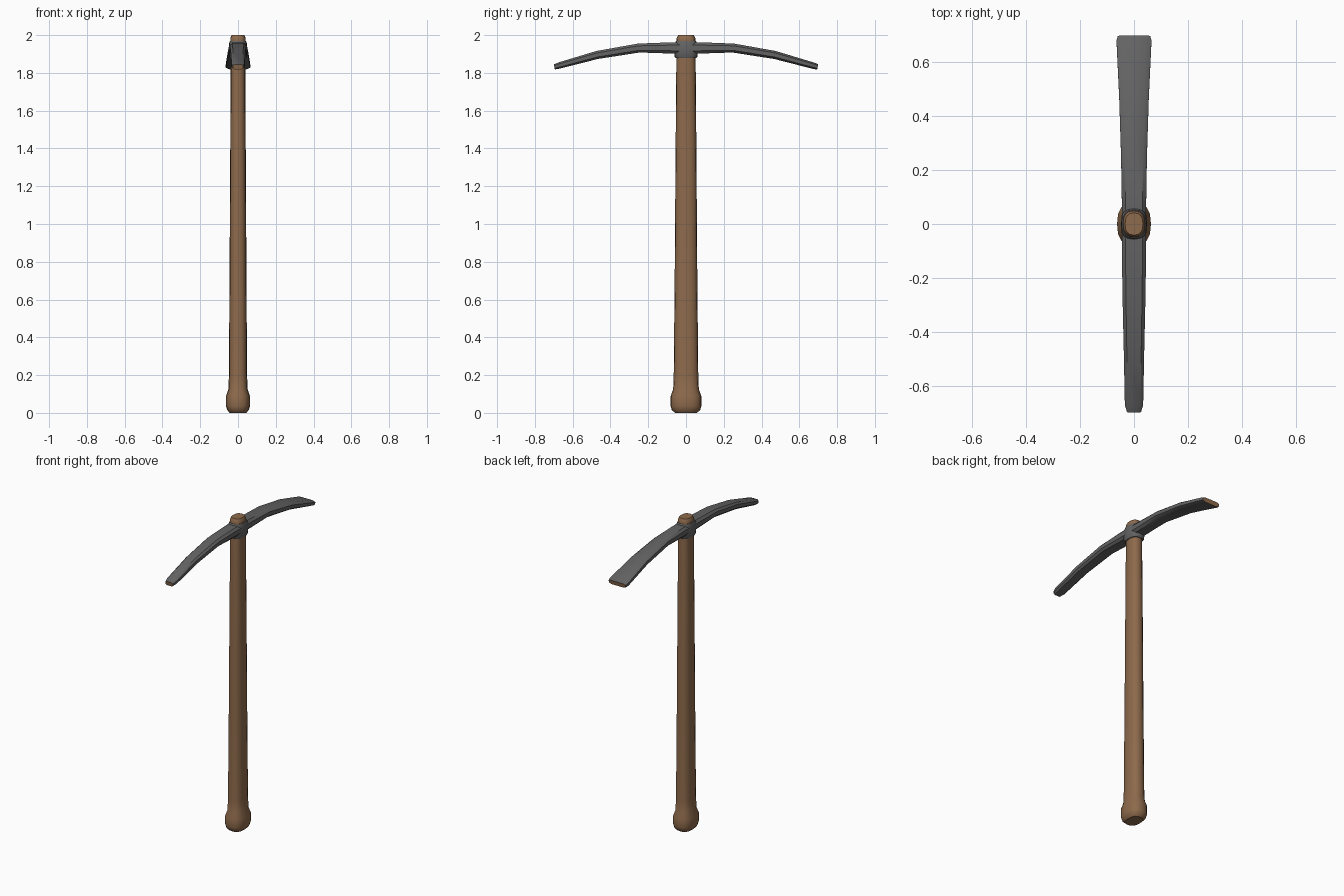
import bpy, bmesh, math
from mathutils import Vector

if "Cube" in bpy.data.objects:
    bpy.data.objects.remove(bpy.data.objects["Cube"])


def material(name, rgb):
    m = bpy.data.materials.new(name)
    m.diffuse_color = (*rgb, 1)
    m.use_nodes = True
    m.node_tree.nodes["Principled BSDF"].inputs["Base Color"].default_value = m.diffuse_color
    return m


wood = material("brown wood", (0.27, 0.145, 0.072))
iron = material("dark grey iron", (0.125, 0.125, 0.127))


def loft(name, rings, mats, caps_material=0, angle=40):
    """Skin a list of equal-sized point rings and close both ends."""
    bm = bmesh.new()
    rows = [[bm.verts.new(p) for p in ring] for ring in rings]
    n = len(rows[0])
    for a, b in zip(rows, rows[1:]):
        for i in range(n):
            j = (i + 1) % n
            bm.faces.new((a[i], a[j], b[j], b[i]))
    for row in (rows[0], rows[-1]):
        bm.faces.new(row).material_index = caps_material
    bmesh.ops.recalc_face_normals(bm, faces=bm.faces)
    mesh = bpy.data.meshes.new(name)
    bm.to_mesh(mesh)
    bm.free()
    for m in mats:
        mesh.materials.append(m)
    ob = bpy.data.objects.new(name, mesh)
    bpy.context.collection.objects.link(ob)
    bpy.context.view_layer.objects.active = ob
    ob.select_set(True)
    bpy.ops.object.shade_smooth_by_angle(angle=math.radians(angle))
    ob.select_set(False)
    return ob


def oval(rx, ry, z, n=16, power=0.8):
    """Slightly squared oval in the xy plane."""
    pts = []
    for k in range(n):
        t = 2 * math.pi * k / n
        c, s = math.cos(t), math.sin(t)
        pts.append(Vector((rx * math.copysign(abs(c) ** power, c),
                           ry * math.copysign(abs(s) ** power, s), z)))
    return pts


# handle: flared knob at the foot, slow taper upwards, rounded top
handle_profile = [
    (0.044, 0.058, 0.0), (0.057, 0.075, 0.015), (0.063, 0.081, 0.035),
    (0.063, 0.081, 0.09), (0.051, 0.068, 0.125), (0.048, 0.065, 0.2),
    (0.045, 0.060, 0.7), (0.041, 0.055, 1.4), (0.038, 0.051, 1.88),
    (0.041, 0.050, 1.97), (0.041, 0.049, 1.985), (0.033, 0.041, 2.0)]
loft("handle", [oval(*p) for p in handle_profile], [wood])

# collar around the handle
collar_profile = [(0.043, 0.055, 1.878), (0.047, 0.061, 1.885),
                  (0.048, 0.063, 1.92), (0.047, 0.061, 1.955),
                  (0.042, 0.052, 1.97)]
loft("head_collar", [oval(*p, power=0.7) for p in collar_profile], [iron])


def bar(y, w, top, bottom):
    """Rectangle with cut corners, across the head."""
    h, c = (top - bottom) / 2, (top + bottom) / 2
    cx, cz = w * 0.3, h * 0.5
    q = [(w, h - cz), (w - cx, h), (cx - w, h), (-w, h - cz),
         (-w, cz - h), (cx - w, -h), (w - cx, -h), (w, cz - h)]
    return [Vector((x, y + z * 0.2 * (1 if y > 0 else -1), c + z)) for x, z in q]


# curved head: narrow pick to the front, wide blade to the back, worn brown ends
head_stations = [
    (-0.697, 0.026, 1.845, 1.818), (-0.67, 0.034, 1.856, 1.823),
    (-0.47, 0.038, 1.916, 1.874), (-0.25, 0.043, 1.955, 1.908),
    (-0.07, 0.045, 1.962, 1.902), (0.07, 0.045, 1.962, 1.902),
    (0.25, 0.048, 1.955, 1.908), (0.47, 0.055, 1.916, 1.874),
    (0.68, 0.065, 1.853, 1.820), (0.697, 0.060, 1.845, 1.818)]
loft("pick_head", [bar(*s) for s in head_stations], [iron, wood], 1)
